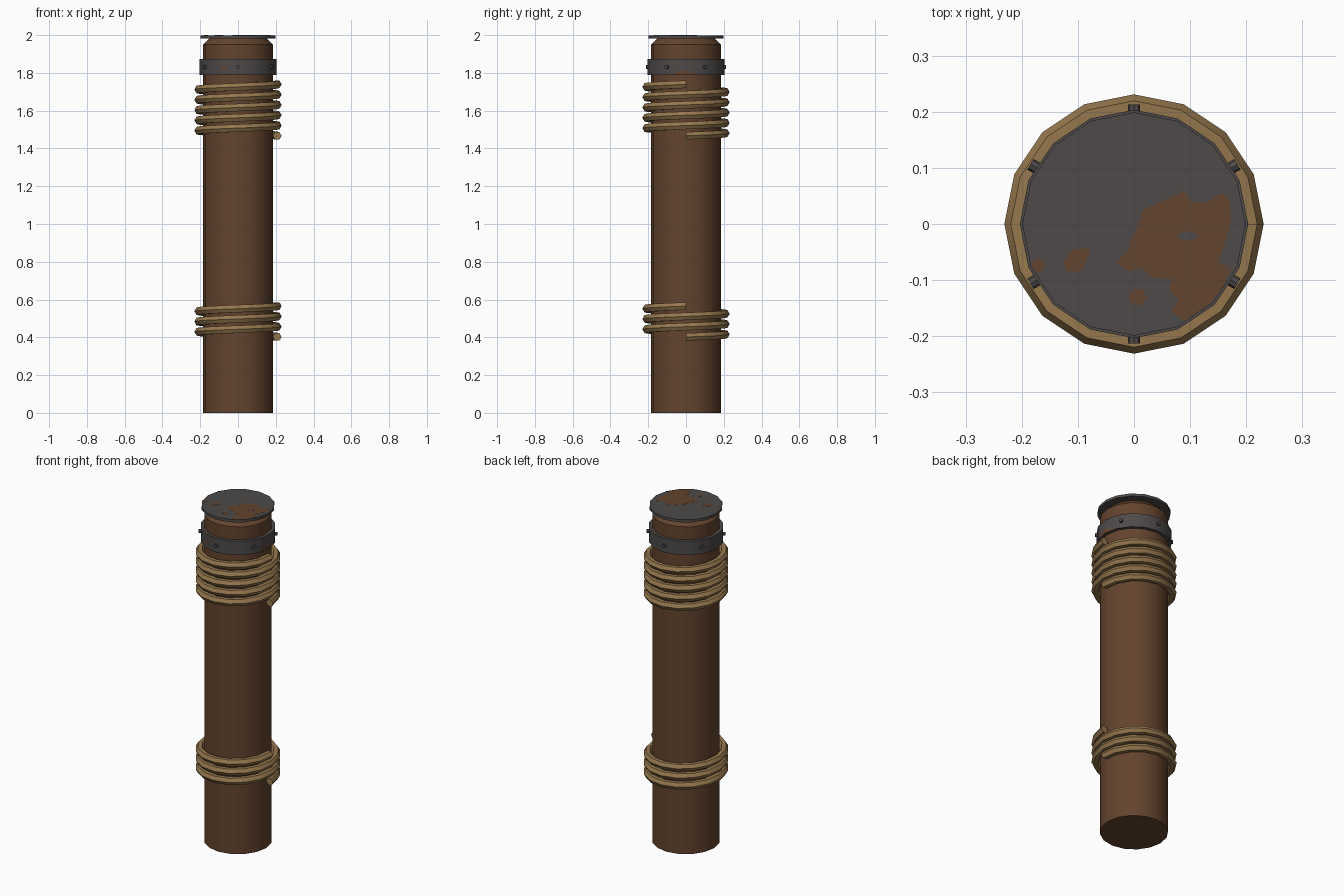
import bpy, bmesh, math

if "Cube" in bpy.data.objects:
    bpy.data.objects.remove(bpy.data.objects["Cube"])

def material(name, rgb):
    m = bpy.data.materials.new(name)
    m.diffuse_color = (*rgb, 1)
    m.use_nodes = True
    m.node_tree.nodes["Principled BSDF"].inputs["Base Color"].default_value = m.diffuse_color
    return m

WOOD = material("rusty brown", (0.125, 0.057, 0.027))
METAL = material("dark metal", (0.075, 0.068, 0.066))
ROPE = material("tan rope", (0.30, 0.185, 0.075))

def build(name, verts, faces, mat, smooth=False):
    me = bpy.data.meshes.new(name)
    me.from_pydata(verts, [], faces)
    bm = bmesh.new()
    bm.from_mesh(me)
    bmesh.ops.recalc_face_normals(bm, faces=bm.faces)
    bm.to_mesh(me)
    bm.free()
    me.materials.append(mat)
    ob = bpy.data.objects.new(name, me)
    bpy.context.collection.objects.link(ob)
    if smooth:
        bpy.ops.object.select_all(action='DESELECT')
        ob.select_set(True)
        bpy.context.view_layer.objects.active = ob
        bpy.ops.object.shade_smooth_by_angle(angle=math.radians(30))
    return ob

def lathe(name, profile, mat, n=16, closed=False, smooth=False):
    """Spin (radius, z) points about z; closed joins last to first, else caps."""
    k = len(profile)
    verts = [(r * math.cos(math.tau * i / n), r * math.sin(math.tau * i / n), z)
             for r, z in profile for i in range(n)]
    faces = [(j * n + i, j * n + (i + 1) % n,
              (j + 1) % k * n + (i + 1) % n, (j + 1) % k * n + i)
             for j in range(k if closed else k - 1) for i in range(n)]
    if not closed:
        faces += [tuple(range(n)), tuple(range((k - 1) * n, k * n))]
    return build(name, verts, faces, mat, smooth)

def rope(name, z0, turns, pitch=0.0545, R=0.208, r=0.023, n=16, s=6):
    """Six-sided tube wound as a rising helix starting at +x."""
    steps = turns * n
    verts, faces = [], []
    for i in range(steps + 1):
        a = math.tau * i / n
        z = z0 + pitch * i / n
        for j in range(s):
            b = math.tau * j / s
            d = R + r * math.cos(b)
            verts.append((d * math.cos(a), d * math.sin(a), z + r * math.sin(b)))
    for i in range(steps):
        for j in range(s):
            k = (j + 1) % s
            faces.append((i * s + j, i * s + k, (i + 1) * s + k, (i + 1) * s + j))
    faces += [tuple(range(s)), tuple(range(steps * s, steps * s + s))]
    return build(name, verts, faces, ROPE, True)

def plate(name, pts, z, mat, t=0.0006):
    """Thin flat plate from an outline."""
    n = len(pts)
    verts = [(x, y, z - t) for x, y in pts] + [(x, y, z) for x, y in pts]
    faces = [tuple(range(n)), tuple(range(n, 2 * n))]
    faces += [(i, (i + 1) % n, n + (i + 1) % n, n + i) for i in range(n)]
    return build(name, verts, faces, mat)

def band_patch(name, columns):
    """Rust strip on the band from (angle, low z, high z) columns."""
    verts = []
    for deg, lo, hi in columns:
        a = math.radians(deg)
        off = (deg % 22.5) - 11.25
        d = 0.2035 * math.cos(math.radians(11.25)) / math.cos(math.radians(off)) + 0.001
        verts += [(d * math.cos(a), d * math.sin(a), z) for z in (lo, hi)]
    faces = [(2 * i, 2 * i + 2, 2 * i + 3, 2 * i + 1) for i in range(len(columns) - 1)]
    return build(name, verts, faces, WOOD)

# post with chamfered top
lathe("post", [(0.185, 0), (0.185, 1.95), (0.15, 1.985)], WOOD, smooth=True)

# top cap and riveted band
lathe("top_cap", [(0.199, 1.983), (0.199, 1.999)], METAL, smooth=True)
lathe("metal_band", [(0.184, 1.79), (0.2035, 1.79), (0.2035, 1.873), (0.184, 1.873)],
      METAL, closed=True, smooth=True)
for i in range(6):
    a = math.radians(30 + 60 * i)
    bpy.ops.mesh.primitive_cylinder_add(
        vertices=8, radius=0.011, depth=0.022,
        location=(0.202 * math.cos(a), 0.202 * math.sin(a), 1.832),
        rotation=(0, math.pi / 2, a))
    ob = bpy.context.object
    ob.name = f"rivet_{i + 1}"
    ob.data.materials.append(METAL)

# rope windings
rope("upper_rope", 1.467, 5)
rope("lower_rope", 0.402, 3)

# rust patches on the cap
plate("cap_rust_large", [
    (-.03, -.068), (-.01, -.045), (-.004, -.025), (.01, .005), (.016, .025),
    (.055, .043), (.09, .059), (.10, .04), (.127, .037), (.157, .055),
    (.17, .043), (.173, .007), (.164, -.028), (.15, -.068), (.172, -.08),
    (.157, -.115), (.135, -.143), (.09, -.173), (.066, -.155), (.08, -.135),
    (.062, -.118), (.068, -.098), (.03, -.095), (.013, -.078), (-.01, -.085)],
    1.9996, WOOD)
plate("cap_rust_hole", [(.075, -.02), (.09, -.013), (.112, -.016), (.112, -.026),
                        (.09, -.03)], 2.0, METAL)
plate("cap_rust_left", [(-.125, -.068), (-.11, -.045), (-.078, -.043), (-.086, -.068),
                        (-.096, -.085), (-.121, -.085)], 1.9996, WOOD)
for name, cx, cy, r in (("cap_rust_edge", -.171, -.074, .012),
                        ("cap_rust_front", .006, -.13, .016)):
    plate(name, [(cx + r * math.cos(k * math.tau / 7), cy + r * math.sin(k * math.tau / 7))
                 for k in range(7)], 1.9996, WOOD)

# rust patches on the band
band_patch("band_rust_right", [(-20, 1.79, 1.795), (-11, 1.79, 1.812), (0, 1.79, 1.815),
                               (11, 1.79, 1.805), (17, 1.79, 1.792)])
band_patch("band_rust_front", [(-116, 1.825, 1.832), (-112.5, 1.818, 1.842),
                               (-107, 1.825, 1.838)])
